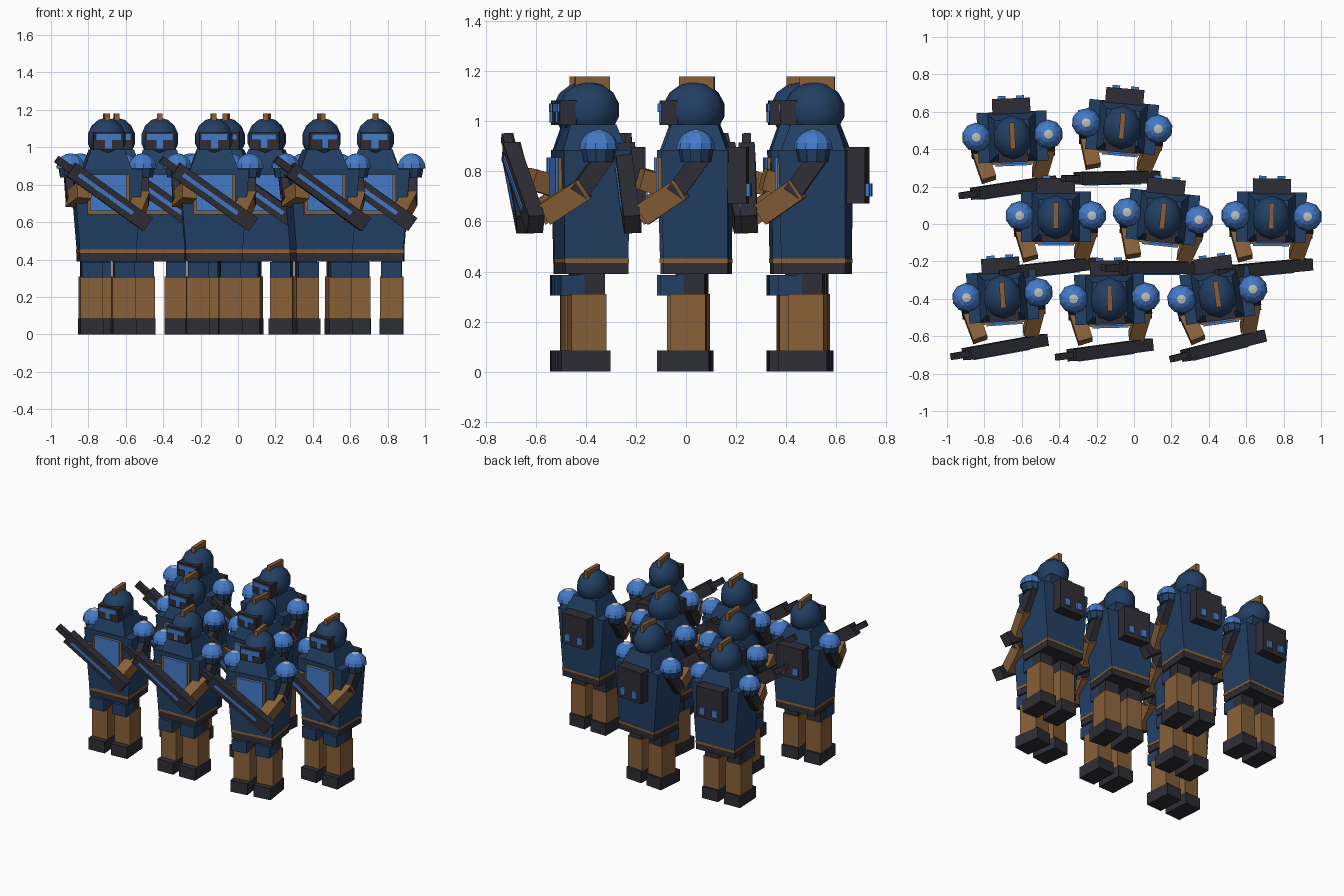
import bpy, bmesh, math
from mathutils import Matrix, Vector

if "Cube" in bpy.data.objects:
    bpy.data.objects.remove(bpy.data.objects["Cube"])


def material(name, rgb):
    m = bpy.data.materials.new(name)
    m.diffuse_color = (*rgb, 1)
    m.use_nodes = True
    m.node_tree.nodes["Principled BSDF"].inputs["Base Color"].default_value = m.diffuse_color
    return m


NAVY = material("navy_armour", (0.016, 0.050, 0.125))
BLUE = material("bright_blue", (0.058, 0.195, 0.58))
TAN = material("tan_cloth", (0.245, 0.118, 0.040))
DARK = material("dark_gear", (0.027, 0.027, 0.036))
GREY = material("pale_grey", (0.52, 0.52, 0.48))

parts = []  # (name, mesh) built once around a soldier's own centre


def finish(name, bm, mats, smooth=False):
    bmesh.ops.recalc_face_normals(bm, faces=bm.faces)
    for f in bm.faces:
        f.smooth = smooth
    me = bpy.data.meshes.new(name)
    bm.to_mesh(me)
    bm.free()
    for m in mats:
        me.materials.append(m)
    parts.append((name, me))


def taper(name, mat, z0, z1, bottom, top=None):
    """Block from z0 to z1; bottom and top are (x0, x1, y0, y1)."""
    bm = bmesh.new()
    rings = []
    for z, (x0, x1, y0, y1) in ((z0, bottom), (z1, top or bottom)):
        rings.append([bm.verts.new((x, y, z)) for x, y in
                      ((x0, y0), (x1, y0), (x1, y1), (x0, y1))])
    lo, hi = rings
    bm.faces.new(lo[::-1])
    bm.faces.new(hi)
    for i in range(4):
        j = (i + 1) % 4
        bm.faces.new((lo[i], lo[j], hi[j], hi[i]))
    finish(name, bm, [mat])


def oriented(name, mat, centre, axis, side, size):
    """Box whose long axis follows 'axis'; size = (length, along side, third)."""
    a = Vector(axis).normalized()
    c = a.cross(Vector(side)).normalized()
    b = c.cross(a)
    M = Matrix((a, b, c)).transposed().to_4x4()
    M.translation = centre
    bm = bmesh.new()
    bmesh.ops.create_cube(bm, size=1, matrix=M @ Matrix.Diagonal((*size, 1)))
    finish(name, bm, [mat])


def limb(name, mat, p, q, w, d):
    p, q = Vector(p), Vector(q)
    oriented(name, mat, (p + q) / 2, q - p, (1, 0, 0), ((q - p).length, w, d))


# legs, boots, knee pads
for s, side in ((-1, "right"), (1, "left")):
    def span(c, h, y0, y1):
        return (s * c - h, s * c + h, y0, y1)
    taper(side + "_boot", DARK, 0, 0.085, span(0.087, 0.063, -0.145, 0.052))
    taper(side + "_leg", TAN, 0.085, 0.31, span(0.087, 0.061, -0.105, 0.038))
    taper(side + "_thigh", DARK, 0.30, 0.40, span(0.087, 0.053, -0.07, 0.033))
    taper(side + "_knee_pad", NAVY, 0.305, 0.387, span(0.087, 0.055, -0.145, -0.05))

# coat, belt, collar
taper("skirt_hem", DARK, 0.39, 0.435, (-0.152, 0.152, -0.13, 0.125))
taper("belt", TAN, 0.435, 0.453, (-0.154, 0.154, -0.133, 0.127))
taper("torso", NAVY, 0.453, 0.885, (-0.152, 0.152, -0.132, 0.125),
      (-0.187, 0.187, -0.14, 0.128))
taper("collar", NAVY, 0.885, 0.988, (-0.127, 0.127, -0.135, 0.122),
      (-0.09, 0.09, -0.10, 0.085))

# chest rig
taper("chest_rig", TAN, 0.64, 0.855, (-0.112, 0.112, -0.152, -0.12))
taper("chest_plate", BLUE, 0.66, 0.855, (-0.096, 0.096, -0.161, -0.13))

# backpack with two vents
taper("backpack", DARK, 0.672, 0.897, (-0.102, 0.102, 0.11, 0.20))
for x in (-0.05, 0.05):
    taper("pack_vent", BLUE, 0.70, 0.752, (x - 0.021, x + 0.021, 0.19, 0.214))

# helmet, crest and visor
bm = bmesh.new()
bmesh.ops.create_uvsphere(bm, u_segments=10, v_segments=7, radius=1)
bmesh.ops.transform(bm, verts=bm.verts, matrix=Matrix.Translation((0, -0.012, 1.045))
                    @ Matrix.Diagonal((0.106, 0.124, 0.113, 1)))
finish("helmet", bm, [NAVY], True)
taper("helmet_crest", TAN, 1.10, 1.18, (-0.014, 0.014, -0.07, 0.07))
taper("visor_frame", DARK, 0.985, 1.083, (-0.08, 0.08, -0.142, -0.075))
taper("visor_slit", BLUE, 1.038, 1.072, (-0.068, 0.068, -0.15, -0.13))
taper("visor_stem", BLUE, 0.995, 1.038, (-0.018, 0.018, -0.15, -0.13))

# shoulder pads: domes with a pale top cap, over a navy band
for s, side in ((-1, "right"), (1, "left")):
    bm = bmesh.new()
    bmesh.ops.create_uvsphere(bm, u_segments=10, v_segments=10, radius=1)
    bmesh.ops.bisect_plane(bm, geom=bm.verts[:] + bm.edges[:] + bm.faces[:],
                           plane_co=(0, 0, -0.01), plane_no=(0, 0, -1), clear_outer=True)
    bmesh.ops.holes_fill(bm, edges=[e for e in bm.edges if e.is_boundary])
    for f in bm.faces:
        f.material_index = 1 if f.calc_center_median().z > 0.9 else 0
    bmesh.ops.transform(bm, verts=bm.verts, matrix=Matrix.Translation((s * 0.193, 0.0, 0.888))
                        @ Matrix.Diagonal((0.078, 0.078, 0.08, 1)))
    finish(side + "_shoulder_pad", bm, [BLUE, GREY])
    bm = bmesh.new()
    bmesh.ops.create_cone(bm, cap_ends=True, segments=10, radius1=0.06, radius2=0.07, depth=0.055,
                          matrix=Matrix.Translation((s * 0.19, 0.0, 0.865)))
    finish(side + "_shoulder_band", bm, [NAVY])

# arms
limb("left_upper_arm", DARK, (0.19, 0.03, 0.87), (0.187, -0.085, 0.71), 0.07, 0.075)
limb("left_forearm", TAN, (0.187, -0.055, 0.735), (0.135, -0.21, 0.63), 0.08, 0.09)
limb("right_upper_arm", DARK, (-0.19, 0.03, 0.87), (-0.187, -0.085, 0.71), 0.07, 0.075)
limb("right_forearm", TAN, (-0.187, -0.055, 0.72), (-0.135, -0.23, 0.77), 0.08, 0.085)

# rifle held across the chest
axis = Vector((-0.5, -0.055, 0.355)).normalized()
mid = Vector((-0.005, -0.278, 0.735))
face = Vector((0, -1, 0))
face = (face - face.dot(axis) * axis).normalized()
oriented("rifle_body", DARK, mid, axis, face, (0.51, 0.065, 0.085))
oriented("rifle_barrel", DARK, mid + axis * 0.295, axis, face, (0.11, 0.035, 0.04))
oriented("rifle_stripe", BLUE, mid + face * 0.034 + axis * 0.03, axis, face, (0.36, 0.009, 0.022))

# the squad: x, y, turn in degrees
squad = [(-0.65, 0.472, 2.4), (-0.063, 0.525, -5),
         (-0.418, 0.045, 0), (0.155, 0.043, -6), (0.735, 0.043, -1),
         (-0.703, -0.38, 4), (-0.13, -0.395, 1.5), (0.445, -0.375, 8)]
for n, (x, y, turn) in enumerate(squad, 1):
    M = Matrix.Translation((x, y, 0)) @ Matrix.Rotation(math.radians(turn), 4, 'Z')
    for name, me in parts:
        ob = bpy.data.objects.new(f"soldier_{n}_{name}", me)
        ob.matrix_world = M
        bpy.context.collection.objects.link(ob)
